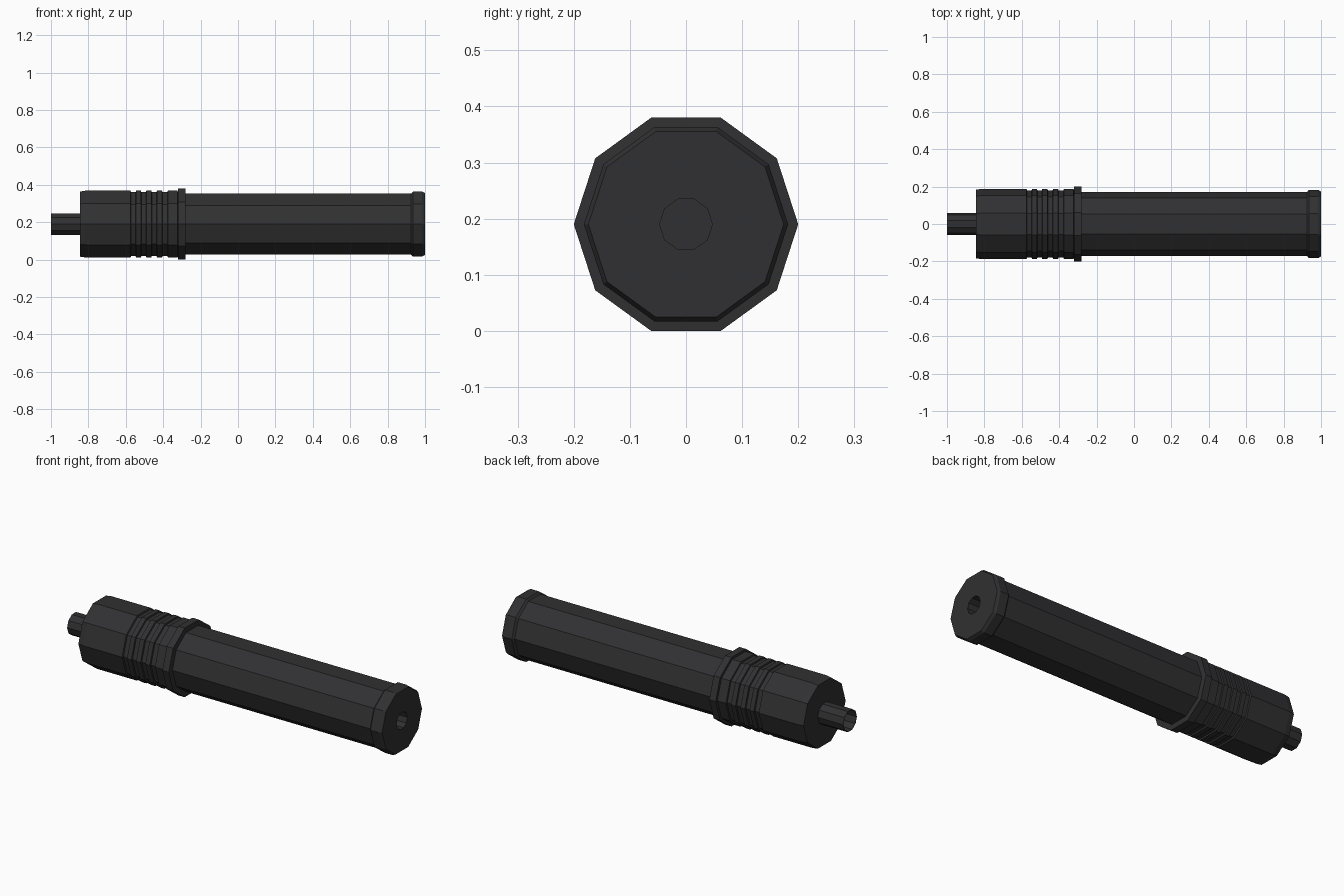
import bpy, bmesh, math

if "Cube" in bpy.data.objects:
    bpy.data.objects.remove(bpy.data.objects["Cube"])

SIDES = 10
AXIS_Z = 0.19

mat = bpy.data.materials.new("black_metal")
mat.diffuse_color = (0.03, 0.03, 0.032, 1)
mat.use_nodes = True
mat.node_tree.nodes["Principled BSDF"].inputs["Base Color"].default_value = mat.diffuse_color


def turned(name, profile):
    """Revolve (x, radius) points around the x axis; radius 0 closes an end."""
    bm = bmesh.new()
    rings = []
    for x, r in profile:
        if r == 0:
            rings.append([bm.verts.new((x, 0, 0))] * SIDES)
        else:
            rings.append([bm.verts.new((x, r * math.cos(a), r * math.sin(a)))
                          for a in (2 * math.pi * i / SIDES for i in range(SIDES))])
    for a, b in zip(rings, rings[1:]):
        for i in range(SIDES):
            j = (i + 1) % SIDES
            bm.faces.new(dict.fromkeys((a[i], a[j], b[j], b[i])))
    bmesh.ops.recalc_face_normals(bm, faces=bm.faces)
    mesh = bpy.data.meshes.new(name)
    bm.to_mesh(mesh)
    bm.free()
    mesh.materials.append(mat)
    ob = bpy.data.objects.new(name, mesh)
    ob.location.z = AXIS_Z
    bpy.context.collection.objects.link(ob)
    return ob


# Open mounting tube at the rear
turned("mounting_tube", [(-0.845, 0.06), (-1, 0.06), (-1, 0.057), (-0.845, 0.057)])

# Rear sleeve, grip ribs, collar, barrel and end cap with a recessed bore
profile = [(-0.845, 0), (-0.845, 0.183), (-0.815, 0.188), (-0.575, 0.188), (-0.572, 0.18)]
for x0, x1 in ((-0.545, -0.519), (-0.49, -0.463), (-0.433, -0.406), (-0.375, -0.323)):
    profile += [(x0 - 0.002, 0.18), (x0, 0.188), (x1, 0.188), (x1 + 0.002, 0.18)]
profile += [(-0.321, 0.2), (-0.282, 0.2), (-0.28, 0.171),
            (0.925, 0.171), (0.935, 0.182), (0.985, 0.182), (1.0, 0.174),
            (1.0, 0.047), (0.8, 0.047), (0.8, 0)]
turned("suppressor_body", profile)
